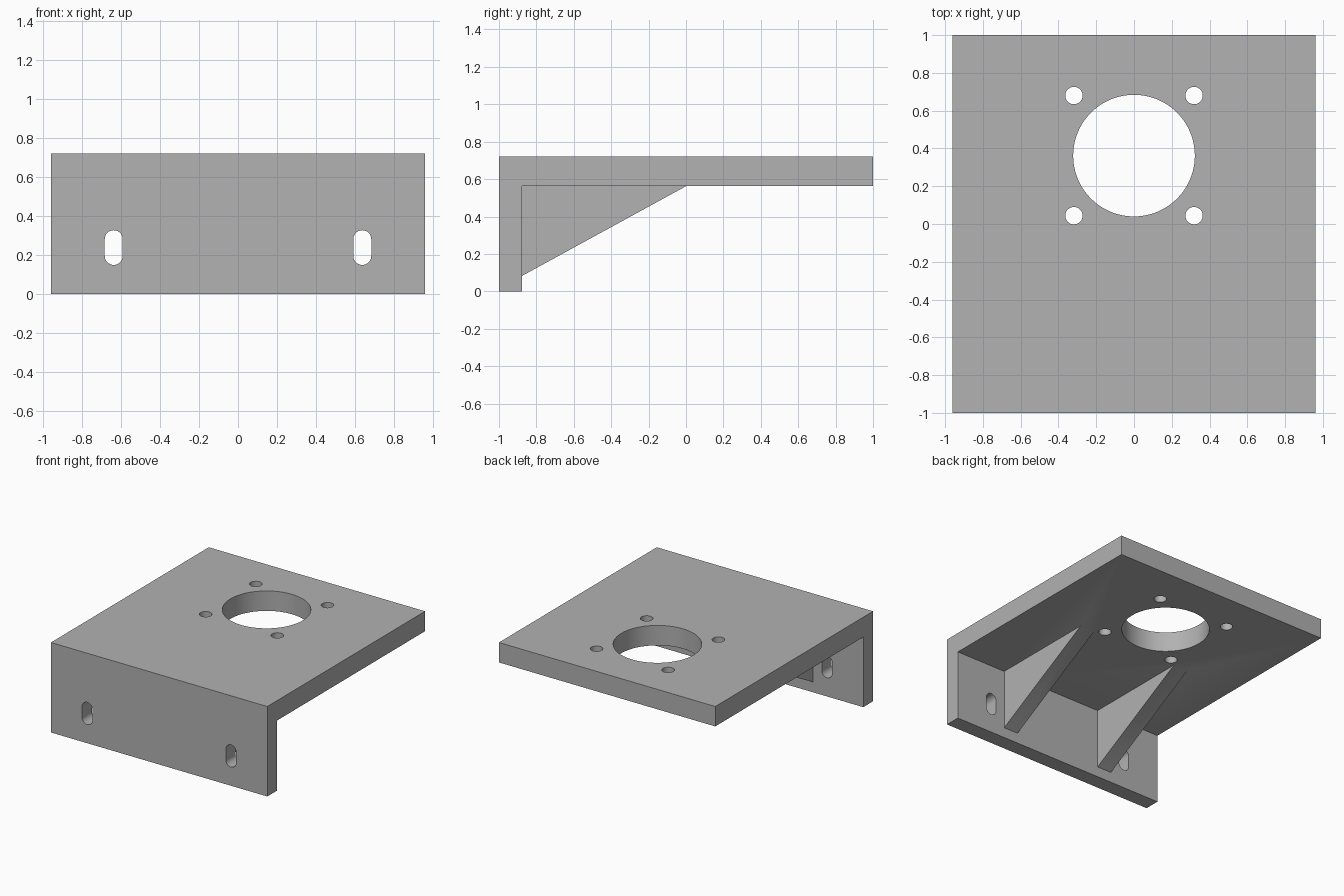
import bpy, bmesh, math
from mathutils import Matrix

if "Cube" in bpy.data.objects:
    bpy.data.objects.remove(bpy.data.objects["Cube"])

grey = bpy.data.materials.new("plain grey")
grey.diffuse_color = (0.445, 0.445, 0.445, 1)
grey.use_nodes = True
grey.node_tree.nodes["Principled BSDF"].inputs["Base Color"].default_value = grey.diffuse_color


def extrude(name, points, depth, place):
    """Prism from a 2D profile, extruded along local z and moved by a matrix."""
    bm = bmesh.new()
    face = bm.faces.new([bm.verts.new((a, b, 0)) for a, b in points])
    new = bmesh.ops.extrude_face_region(bm, geom=[face])["geom"]
    bmesh.ops.translate(bm, vec=(0, 0, depth),
                        verts=[v for v in new if isinstance(v, bmesh.types.BMVert)])
    bmesh.ops.transform(bm, matrix=place, verts=bm.verts)
    bmesh.ops.recalc_face_normals(bm, faces=bm.faces)
    mesh = bpy.data.meshes.new(name)
    bm.to_mesh(mesh)
    bm.free()
    obj = bpy.data.objects.new(name, mesh)
    bpy.context.collection.objects.link(obj)
    mesh.materials.append(grey)
    return obj


def along_x(x):      # profile (a, b) becomes (y, z), extruded along +x
    return Matrix(((0, 0, 1, x), (1, 0, 0, 0), (0, 1, 0, 0), (0, 0, 0, 1)))


def along_y(y):      # profile (a, b) becomes (x, z), extruded along +y
    return Matrix(((1, 0, 0, 0), (0, 0, 1, y), (0, 1, 0, 0), (0, 0, 0, 1)))


def slot(cx, cy, r, half=0.0, n=32):
    """Circle, or an upright slot when half is above zero."""
    pts = []
    for start, dy in ((0, half), (math.pi, -half)):
        count = n // 2 + (1 if half else 0)
        for i in range(count):
            a = start + math.pi * i / (n // 2)
            pts.append((cx + r * math.cos(a), cy + dy + r * math.sin(a)))
    return pts


# Angle plate: top plate and front wall in one profile
bracket = extrude("motor_bracket", [(-1, 0), (-0.876, 0), (-0.876, 0.562), (1, 0.562),
                                    (1, 0.722), (-1, 0.722)], 1.92, along_x(-0.96))

# Gusset ribs, sunk a little into the plates so they fuse
rib = [(-0.95, 0.083), (-0.876, 0.083), (0, 0.562), (0, 0.62), (-0.95, 0.62)]
ribs = [extrude("gusset_rib", rib, 0.128, along_x(x)) for x in (0.385, -0.513)]

# Cutters: large bore, four screw holes, two mounting slots
up = Matrix.Translation((0, 0, 0.4))
cutters = [extrude("bore_cutter", slot(0, 0.362, 0.322, n=96), 0.5, up)]
for sx in (-1, 1):
    for sy in (-1, 1):
        cutters.append(extrude("screw_cutter", slot(sx * 0.318, 0.362 + sy * 0.318, 0.046),
                               0.5, up))
    cutters.append(extrude("slot_cutter", slot(sx * 0.638, 0.239, 0.046, 0.043),
                           0.3, along_y(-1.1)))

for parts, op in ((ribs, 'UNION'), (cutters, 'DIFFERENCE')):
    for part in parts:
        mod = bracket.modifiers.new(part.name, 'BOOLEAN')
        mod.operation = op
        mod.solver = 'EXACT'
        mod.object = part

# Bake the booleans and remove the helpers
bpy.context.view_layer.update()
baked = bpy.data.meshes.new_from_object(
    bracket.evaluated_get(bpy.context.evaluated_depsgraph_get()))
bracket.modifiers.clear()
bracket.data = baked
for part in ribs + cutters:
    bpy.data.objects.remove(part)

bpy.context.view_layer.objects.active = bracket
bracket.select_set(True)
bpy.ops.object.shade_smooth_by_angle(angle=math.radians(30))
